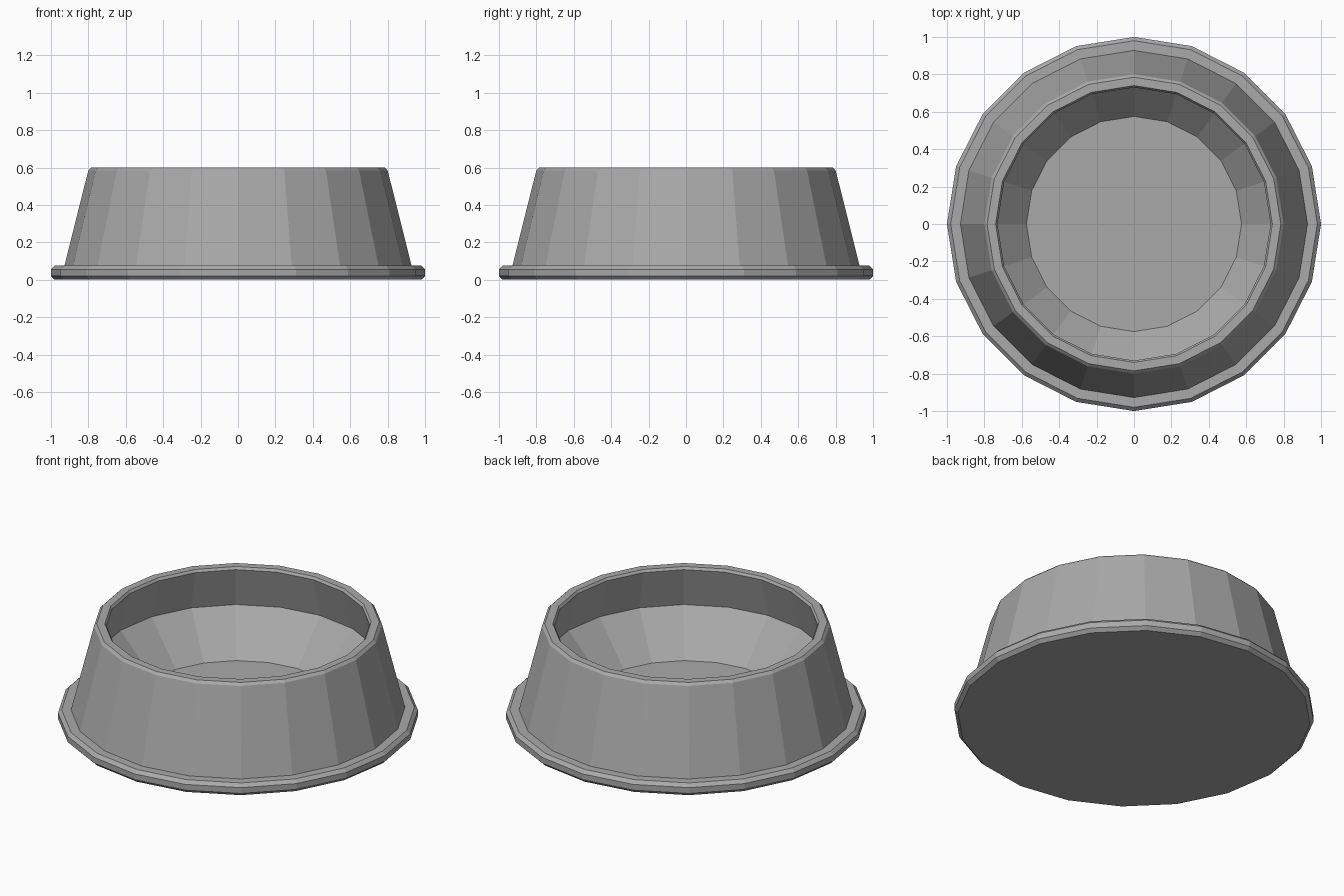
import bpy, bmesh, math

if "Cube" in bpy.data.objects:
    bpy.data.objects.remove(bpy.data.objects["Cube"])

SIDES = 20

# Lathe profile (radius, height) from underside, up the outside, into the bowl
PROFILE = [
    (0.98, 0.0), (1.0, 0.02), (1.0, 0.055), (0.98, 0.075),   # chamfered foot flange
    (0.928, 0.075), (0.80, 0.585), (0.785, 0.60),            # outer wall and rim bevel
    (0.74, 0.60), (0.73, 0.585),                             # rim top and inner bevel
    (0.797, 0.34), (0.575, 0.10),                            # undercut wall, sloped bowl
]


def lathe(name, profile, sides, material):
    bm = bmesh.new()
    rings = []
    for r, z in profile:
        rings.append([bm.verts.new((r * math.cos(2 * math.pi * i / sides),
                                    r * math.sin(2 * math.pi * i / sides), z))
                      for i in range(sides)])
    for a, b in zip(rings, rings[1:]):
        for i in range(sides):
            j = (i + 1) % sides
            bm.faces.new((a[i], a[j], b[j], b[i]))
    bm.faces.new(rings[0][::-1])   # underside
    bm.faces.new(rings[-1])        # bowl floor
    mesh = bpy.data.meshes.new(name)
    bm.to_mesh(mesh)
    bm.free()
    mesh.materials.append(material)
    obj = bpy.data.objects.new(name, mesh)
    bpy.context.collection.objects.link(obj)
    return obj


grey = bpy.data.materials.new("plain_grey")
grey.diffuse_color = (0.40, 0.40, 0.40, 1.0)
grey.use_nodes = True
grey.node_tree.nodes["Principled BSDF"].inputs["Base Color"].default_value = grey.diffuse_color

lathe("pet_bowl", PROFILE, SIDES, grey)
